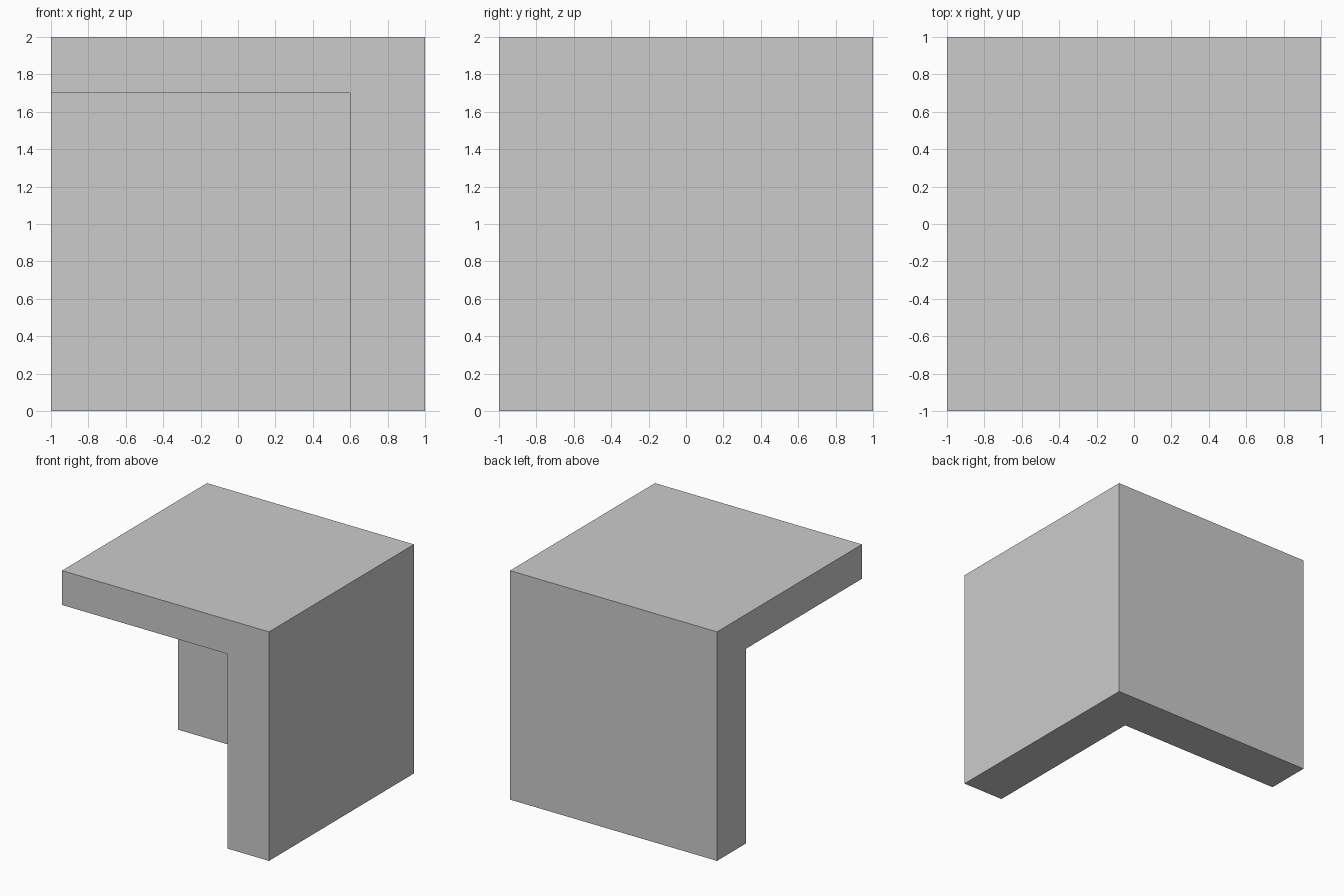
import bpy

if "Cube" in bpy.data.objects:
    bpy.data.objects.remove(bpy.data.objects["Cube"])


def box(name, lo, hi):
    """Axis-aligned box between two corners."""
    centre = [(a + b) / 2 for a, b in zip(lo, hi)]
    bpy.ops.mesh.primitive_cube_add(size=1, location=centre)
    obj = bpy.context.object
    obj.name = name
    obj.scale = [b - a for a, b in zip(lo, hi)]
    bpy.ops.object.transform_apply(location=True, rotation=False, scale=True)
    return obj


WALL = 0.4   # right and back wall thickness
TOP = 0.3    # top slab thickness

# Solid block, hollowed from the front, left and bottom to leave three slabs
corner = box("corner_block", (-1, -1, 0), (1, 1, 2))
cutter = box("hollow_cutter", (-1.5, -1.5, -0.5), (1 - WALL, 1 - WALL, 2 - TOP))
cutter.hide_render = True

cut = corner.modifiers.new("hollow", 'BOOLEAN')
cut.operation = 'DIFFERENCE'
cut.solver = 'EXACT'
cut.object = cutter

# Bake the cut and remove the helper
bpy.context.view_layer.objects.active = corner
bpy.ops.object.modifier_apply(modifier=cut.name)
bpy.data.objects.remove(cutter)
